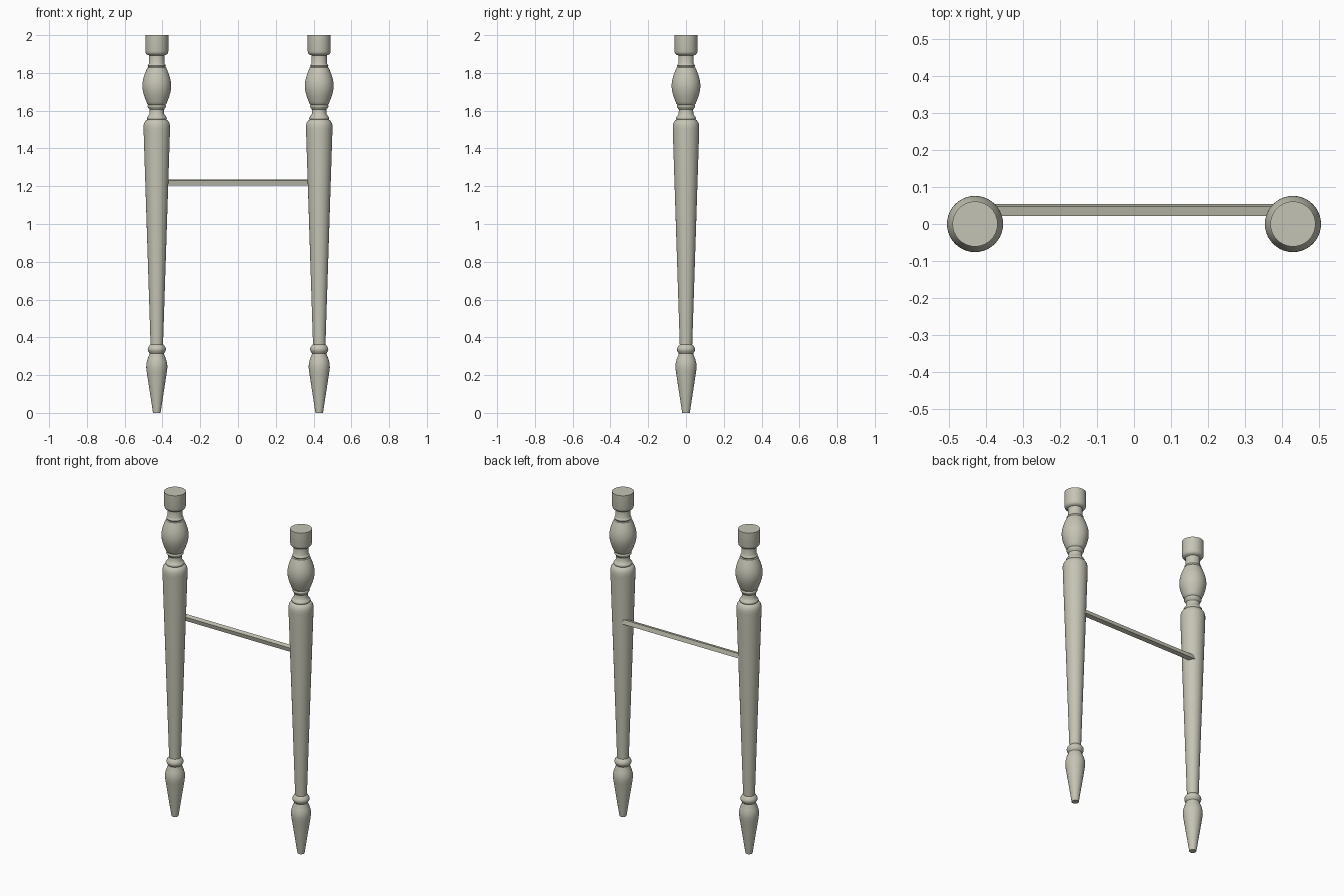
import bpy
import bmesh
from math import atan2, cos, hypot, pi, radians, sin

cube = bpy.data.objects.get("Cube")
if cube:
    bpy.data.objects.remove(cube, do_unlink=True)

paint = bpy.data.materials.new("pale_stone_paint")
paint.use_nodes = True
COLOUR = (0.56, 0.55, 0.46, 1)
paint.diffuse_color = COLOUR
paint.node_tree.nodes["Principled BSDF"].inputs["Base Color"].default_value = COLOUR

SIDES = 40
LEG_X = 0.43


def arc(z0, z1, r_end, r_mid, steps):
    """Rounded swelling between two heights, as (radius, height) points."""
    return [(r_end + (r_mid - r_end) * sin(pi * i / steps), z0 + (z1 - z0) * i / steps)
            for i in range(steps + 1)]


# Turned leg silhouette, from the foot to the top
PROFILE = (
    [(0.020, 0), (0.053, 0.215), (0.056, 0.24), (0.055, 0.262), (0.049, 0.285), (0.039, 0.31)]
    + arc(0.315, 0.358, 0.038, 0.048, 8)
    + [(0.033, 0.362), (0.070, 1.50), (0.070, 1.522), (0.066, 1.537), (0.057, 1.55)]
    + arc(1.553, 1.568, 0.050, 0.053, 4)
    + [(0.046, 1.572), (0.039, 1.582), (0.038, 1.605), (0.043, 1.612)]
    + arc(1.615, 1.631, 0.045, 0.049, 4)
    + arc(1.635, 1.828, 0.050, 0.076, 16)
    + arc(1.831, 1.845, 0.044, 0.048, 4)
    + [(0.041, 1.85), (0.041, 1.893), (0.053, 1.897), (0.059, 1.905), (0.061, 1.914), (0.061, 2.0)]
)


def finish(name, bm):
    bmesh.ops.recalc_face_normals(bm, faces=bm.faces)
    mesh = bpy.data.meshes.new(name)
    bm.to_mesh(mesh)
    bm.free()
    mesh.materials.append(paint)
    obj = bpy.data.objects.new(name, mesh)
    bpy.context.collection.objects.link(obj)
    return obj


def smooth(obj):
    bpy.ops.object.select_all(action="DESELECT")
    obj.select_set(True)
    bpy.context.view_layer.objects.active = obj
    bpy.ops.object.shade_smooth_by_angle(angle=radians(35))


def turned_leg(name, x):
    bm = bmesh.new()
    rings = [[bm.verts.new((r * cos(2 * pi * i / SIDES), r * sin(2 * pi * i / SIDES), z))
              for i in range(SIDES)] for r, z in PROFILE]
    for low, high in zip(rings, rings[1:]):
        for i in range(SIDES):
            j = (i + 1) % SIDES
            bm.faces.new((low[i], low[j], high[j], high[i]))
    bm.faces.new(rings[0])
    bm.faces.new(rings[-1])
    leg = finish(name, bm)
    leg.location.x = x
    smooth(leg)


turned_leg("left_leg", LEG_X)
turned_leg("right_leg", -LEG_X)

# Square stretcher, rolled slightly about its length, ending inside the legs
bm = bmesh.new()
bmesh.ops.create_cube(bm, size=1)
stretcher = finish("stretcher", bm)
thickness = hypot(0.016, 0.010) * 2 ** 0.5
stretcher.scale = (2 * LEG_X - 0.02, thickness, thickness)
stretcher.rotation_euler.x = atan2(0.016, 0.010) - pi / 4
stretcher.location = (0, 0.038, 1.22)
